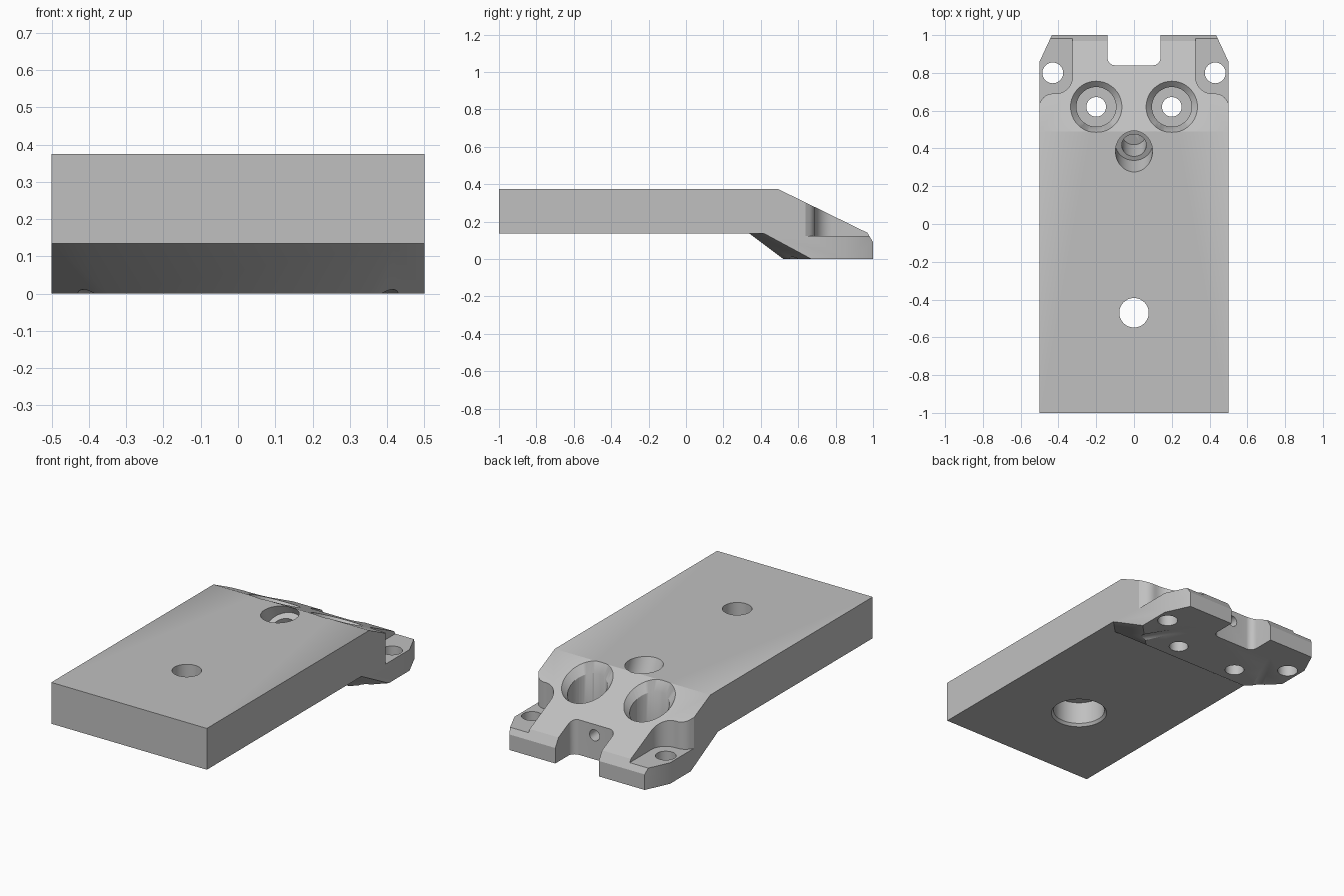
import bpy
import bmesh
import math
from mathutils import Vector, Matrix

if "Cube" in bpy.data.objects:
    bpy.data.objects.remove(bpy.data.objects["Cube"], do_unlink=True)

SIDES = 48
SLOPE = 0.49          # fall of the nose ramp per unit of y


def make_object(name, bm):
    bmesh.ops.recalc_face_normals(bm, faces=bm.faces[:])
    mesh = bpy.data.meshes.new(name)
    bm.to_mesh(mesh)
    bm.free()
    obj = bpy.data.objects.new(name, mesh)
    bpy.context.scene.collection.objects.link(obj)
    return obj


def prism(name, points, offset):
    """Extrude a closed outline of 3D points along an offset."""
    bm = bmesh.new()
    face = bm.faces.new([bm.verts.new(p) for p in points])
    grown = bmesh.ops.extrude_face_region(bm, geom=[face])
    moved = [g for g in grown["geom"] if isinstance(g, bmesh.types.BMVert)]
    bmesh.ops.translate(bm, verts=moved, vec=offset)
    return make_object(name, bm)


def lathe(name, profile, matrix):
    """Closed solid of (radius, height) rings, placed by a matrix."""
    bm = bmesh.new()
    rings = []
    for r, z in profile:
        rings.append([bm.verts.new((r * math.cos(a), r * math.sin(a), z))
                      for a in (math.tau * i / SIDES for i in range(SIDES))])
    for low, high in zip(rings, rings[1:]):
        for i in range(SIDES):
            j = (i + 1) % SIDES
            bm.faces.new((low[i], low[j], high[j], high[i]))
    bm.faces.new(rings[0])
    bm.faces.new(rings[-1])
    bm.transform(matrix)
    return make_object(name, bm)


def rod(name, start, end, radius):
    start, end = Vector(start), Vector(end)
    axis = end - start
    turn = axis.to_track_quat("Z", "Y").to_matrix().to_4x4()
    return lathe(name, [(radius, 0), (radius, axis.length)],
                 Matrix.Translation(start) @ turn)


def arc(cx, cy, r, start, end, steps=8):
    angles = [math.radians(start + (end - start) * i / steps) for i in range(steps + 1)]
    return [(cx + r * math.cos(a), cy + r * math.sin(a)) for a in angles]


def cut(body, cutter):
    mod = body.modifiers.new(cutter.name, "BOOLEAN")
    mod.operation = "DIFFERENCE"
    mod.solver = "EXACT"
    mod.object = cutter
    bpy.context.view_layer.objects.active = body
    bpy.ops.object.modifier_apply(modifier=mod.name)
    bpy.data.objects.remove(cutter, do_unlink=True)


# Plate with sloped nose and lower foot, from its side profile
side = [(-1, 0.135), (-1, 0.375), (0.49, 0.375), (0.97, 0.14), (1, 0.09),
        (1, 0), (0.52, 0), (0.34, 0.135)]
body = prism("mounting_plate", [(-0.5, y, z) for y, z in side], (1, 0, 0))

for s in (-1, 1):
    # Clipped plan corner of the nose
    cut(body, prism("corner_clip", [(s * x, y, -0.1) for x, y in
        [(0.5, 0.86), (0.435, 1), (0.389, 1.1), (0.7, 1.1), (0.7, 0.86)]], (0, 0, 0.6)))

    # Diagonal facet on the underside of the foot
    wedge = [(0.08, 0.135), (-0.263, -0.05), (0.6, -0.05), (0.6, 0.135)]
    cut(body, prism("foot_facet", [(s * (0.4 + d) / 2, (0.4 - d) / 2, z) for d, z in wedge],
                    (s * 0.7, 0.7, 0)))

    # Corner pocket with curved inner wall
    outline = [(0.7, 0.64), (0.5, 0.64)]
    outline += arc(0.43, 0.62, 0.07, 35, 90, 6)
    outline += arc(0.415, 0.78, 0.09, 270, 180)
    outline += [(0.325, 1.1), (0.7, 1.1)]
    cut(body, prism("corner_pocket", [(s * x, y, 0.122) for x, y in outline], (0, 0, 0.5)))
    cut(body, rod("corner_hole", (s * 0.43, 0.8, -0.1), (s * 0.43, 0.8, 0.3), 0.055))

    # Counterbored screw hole with a bevelled rim following the ramp
    x, y = s * 0.2, 0.62
    surface = 0.375 - SLOPE * (y - 0.49)
    shear = Matrix.Identity(4)
    shear[2][1] = -SLOPE
    cut(body, lathe("rim_bevel", [(0.104, -0.045), (0.136, 0), (0.136, 0.2)],
                    Matrix.Translation((x, y, surface)) @ shear))
    cut(body, rod("counterbore", (x, y, 0.09), (x, y, 0.6), 0.105))
    cut(body, rod("screw_hole", (x, y, -0.1), (x, y, 0.3), 0.052))

    # Shallow groove under the foot
    cut(body, rod("under_groove", (s * 0.45, 0.50, -0.036), (s * 0.27, 0.84, -0.05), 0.05))

# Rounded notch in the nose
notch = [(-0.14, 1.1)] + arc(-0.1, 0.88, 0.04, 180, 270) + arc(0.1, 0.88, 0.04, 270, 360)
notch += [(0.14, 1.1)]
cut(body, prism("nose_notch", [(x, y, -0.1) for x, y in notch], (0, 0, 0.6)))

# Tilted bore on the top, stepped, meeting a small hole in the notch wall
cut(body, rod("tilted_bore", (0, 0.425, 0.29), (0, 0.315, 0.52), 0.098))
cut(body, rod("tilted_inner_bore", (0, 0.48, 0.13), (0, 0.37, 0.40), 0.065))
cut(body, rod("notch_wall_hole", (0, 0.48, 0.17), (0, 0.9, 0.135), 0.032))

# Plate hole, wide and bevelled below
cut(body, lathe("plate_hole",
                [(0.16, 0.1), (0.152, 0.135), (0.14, 0.15), (0.14, 0.28), (0.078, 0.281), (0.078, 0.5)],
                Matrix.Translation((0, -0.47, 0))))

# Plain grey metal
grey = bpy.data.materials.new("grey_metal")
grey.use_nodes = True
colour = (0.53, 0.53, 0.53, 1)
grey.diffuse_color = colour
grey.node_tree.nodes["Principled BSDF"].inputs["Base Color"].default_value = colour
body.data.materials.clear()
body.data.materials.append(grey)

bpy.ops.object.select_all(action="DESELECT")
body.select_set(True)
bpy.context.view_layer.objects.active = body
bpy.ops.object.shade_smooth_by_angle(angle=math.radians(30))
